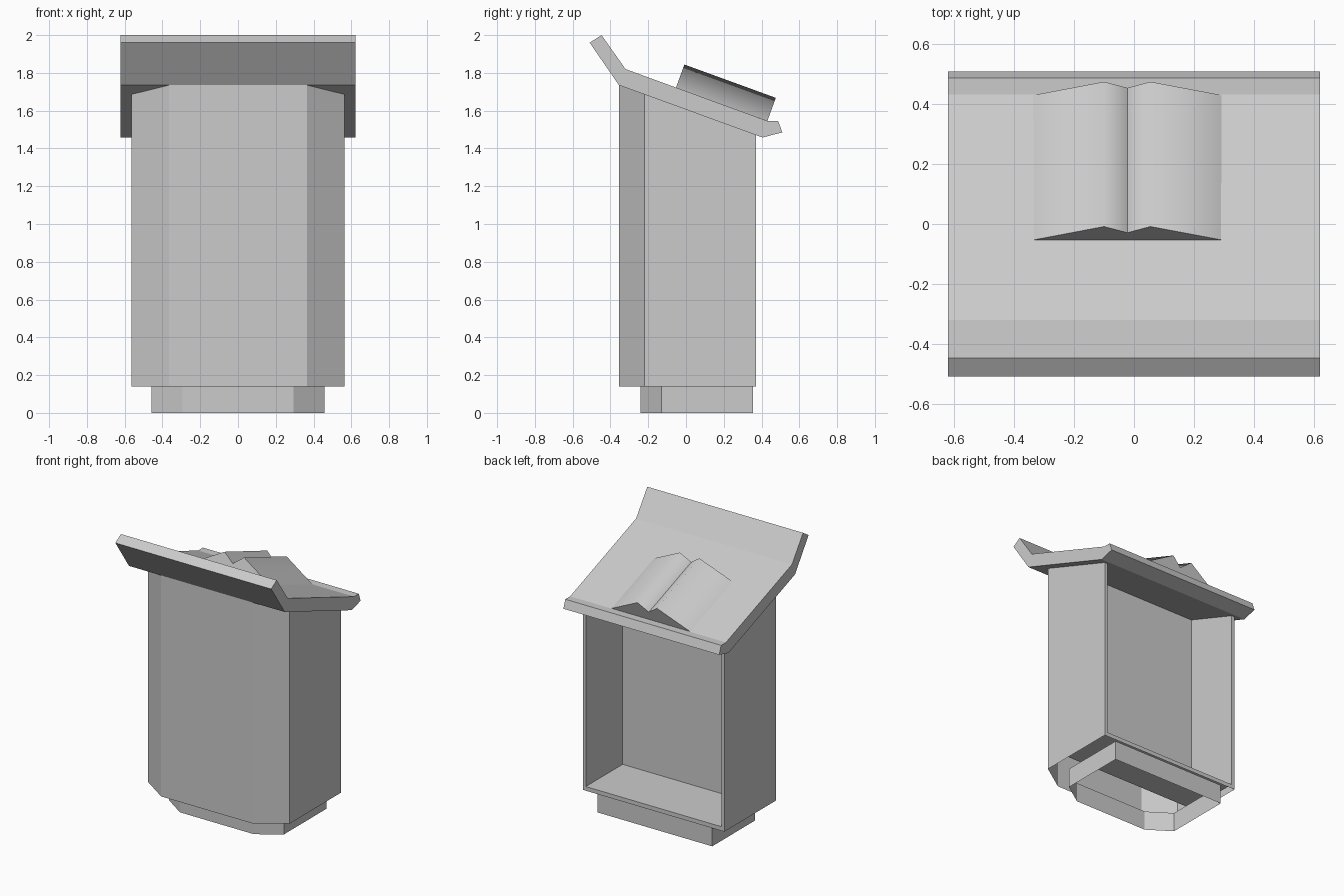
import bpy, bmesh, math

if "Cube" in bpy.data.objects:
    bpy.data.objects.remove(bpy.data.objects["Cube"])

grey = bpy.data.materials.new("light grey")
grey.diffuse_color = (0.6, 0.6, 0.6, 1)
grey.use_nodes = True
grey.node_tree.nodes["Principled BSDF"].inputs["Base Color"].default_value = grey.diffuse_color


def make(name, verts, faces):
    mesh = bpy.data.meshes.new(name)
    mesh.from_pydata(verts, [], faces)
    mesh.materials.append(grey)
    obj = bpy.data.objects.new(name, mesh)
    bpy.context.collection.objects.link(obj)
    return obj


def wall_strip(name, outline, low, high, closed=False):
    """Thin upright walls along an outline; high(y) gives the top edge."""
    n = len(outline)
    verts = [(x, y, low) for x, y in outline] + [(x, y, high(y)) for x, y in outline]
    faces = [(i, (i + 1) % n, n + (i + 1) % n, n + i) for i in range(n if closed else n - 1)]
    return make(name, verts, faces)


def extrude(name, loop_a, loop_b):
    """Closed solid between two matching loops."""
    n = len(loop_a)
    faces = [tuple(range(n)), tuple(range(2 * n - 1, n - 1, -1))]
    faces += [(i, (i + 1) % n, n + (i + 1) % n, n + i) for i in range(n)]
    obj = make(name, loop_a + loop_b, faces)
    bm = bmesh.new()
    bm.from_mesh(obj.data)
    bmesh.ops.recalc_face_normals(bm, faces=bm.faces)
    bm.to_mesh(obj.data)
    bm.free()
    return obj


def chamfered(w, front_w, front, corner, back):
    return [(-w, back), (-w, corner), (-front_w, front),
            (front_w, front), (w, corner), (w, back)]


def desk_under(y):
    return 1.735 - 0.364 * (y + 0.355)


# Cabinet shell, open at the back and underneath
W, BACK, FLOOR, RIM = 0.565, 0.37, 0.14, 0.024
wall_strip("cabinet_shell", chamfered(W, 0.365, -0.355, -0.22, BACK), FLOOR, desk_under)

# Shelf recess: side walls, back panel and floor
iw, panel, shelf = W - RIM, -0.05, FLOOR + 0.03
wall_strip("recess_walls", [(iw, BACK), (iw, panel), (-iw, panel), (-iw, BACK)], shelf, desk_under)
make("recess_floor", [(-iw, panel, shelf), (iw, panel, shelf), (iw, BACK, shelf), (-iw, BACK, shelf)],
     [(0, 1, 2, 3)])

# Rim framing the recess
top = desk_under(BACK)
make("recess_rim",
     [(x, BACK, z) for x, z in [(-W, top), (-W, FLOOR), (W, FLOOR), (W, top),
                                (-iw, top), (-iw, shelf), (iw, shelf), (iw, top)]],
     [(0, 4, 5, 1), (1, 5, 6, 2), (2, 6, 7, 3)])

# Plinth ring
wall_strip("plinth", chamfered(0.458, 0.295, -0.24, -0.13, 0.355), 0, lambda y: FLOOR, True)

# Slanted reading desk with raised front and back lip
profile = [(-0.51, 1.96), (-0.355, 1.735), (0.405, 1.458), (0.51, 1.485),
           (0.488, 1.545), (0.433, 1.545), (-0.32, 1.82), (-0.447, 2.0)]
extrude("reading_desk", [(-0.622, y, z) for y, z in profile], [(0.622, y, z) for y, z in profile])

# Open book lying on the slope: (x, page height above the desk)
pages = [(-0.335, 0), (-0.10, 0.13), (-0.022, 0.07), (0.055, 0.13), (0.292, 0)]
slope = math.atan(0.364)
s, c = math.sin(slope), math.cos(slope)


def on_desk(x, h, along):
    return (x, -0.053 + along * c + h * s, 1.722 - along * s + h * c)


book = extrude("open_book", [on_desk(x, h, 0) for x, h in pages],
               [on_desk(x, h, 0.515) for x, h in pages])
bpy.context.view_layer.objects.active = book
book.select_set(True)
bpy.ops.object.shade_smooth_by_angle(angle=math.radians(75))
